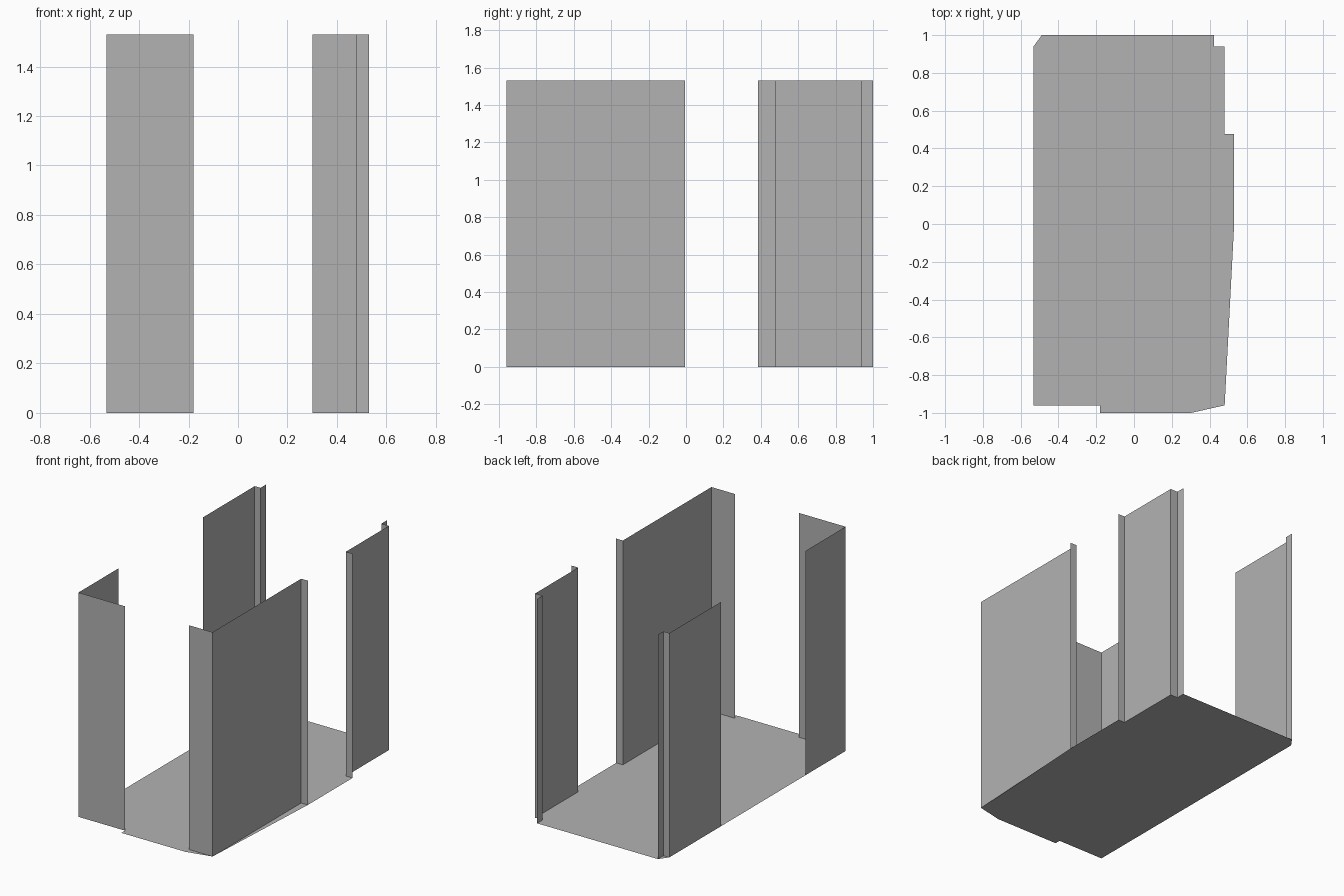
import bpy
import bmesh

cube = bpy.data.objects.get("Cube")
if cube:
    bpy.data.objects.remove(cube, do_unlink=True)

HEIGHT = 1.53
# Main planes of the room
LEFT, RIGHT, FRONT, BACK = 0.48, -0.532, -0.96, 0.94
SIDE_OUT = 0.53                   # outer edge of the side doorway
SIDE_A, SIDE_B = -0.005, 0.477    # side doorway along y
FRONT_A, FRONT_B = -0.18, 0.302   # front doorway along x
BACK_A, BACK_B = -0.488, 0.424    # back opening along x

grey = bpy.data.materials.new("plain_grey")
grey.use_nodes = True
colour = (0.448, 0.448, 0.448, 1)
grey.diffuse_color = colour
grey.node_tree.nodes["Principled BSDF"].inputs["Base Color"].default_value = colour


def finish(name, bm):
    mesh = bpy.data.meshes.new(name)
    bm.to_mesh(mesh)
    bm.free()
    mesh.materials.append(grey)
    obj = bpy.data.objects.new(name, mesh)
    bpy.context.collection.objects.link(obj)
    return obj


def wall(name, path):
    """Upright sheet along a plan path, running counter-clockwise."""
    bm = bmesh.new()
    low = [bm.verts.new((x, y, 0)) for x, y in path]
    top = [bm.verts.new((x, y, HEIGHT)) for x, y in path]
    for i in range(len(path) - 1):
        bm.faces.new((low[i], low[i + 1], top[i + 1], top[i]))
    return finish(name, bm)


# Wall runs, in counter-clockwise order
front_left = [(FRONT_B, FRONT), (LEFT, FRONT), (LEFT, SIDE_A), (SIDE_OUT, SIDE_A)]
back_left = [(SIDE_OUT, SIDE_B), (LEFT, SIDE_B), (LEFT, BACK),
             (BACK_B, BACK), (BACK_B, 1)]
back_right = [(BACK_A, 1), (BACK_A, BACK), (RIGHT, BACK), (RIGHT, 0.384)]
front_right = [(RIGHT, -0.53), (RIGHT, FRONT), (FRONT_A, FRONT)]
threshold = [(FRONT_A, -1), (FRONT_B, -1)]

wall("front_left_wall", front_left)
wall("back_left_wall", back_left)
wall("back_right_wall", back_right)
wall("front_right_wall", front_right)

# Floor fills the whole outline, including the doorway thresholds
bm = bmesh.new()
outline = front_left + back_left + back_right + front_right + threshold
floor = bm.faces.new([bm.verts.new((x, y, 0)) for x, y in outline])
bmesh.ops.triangulate(bm, faces=[floor])
finish("floor", bm)
